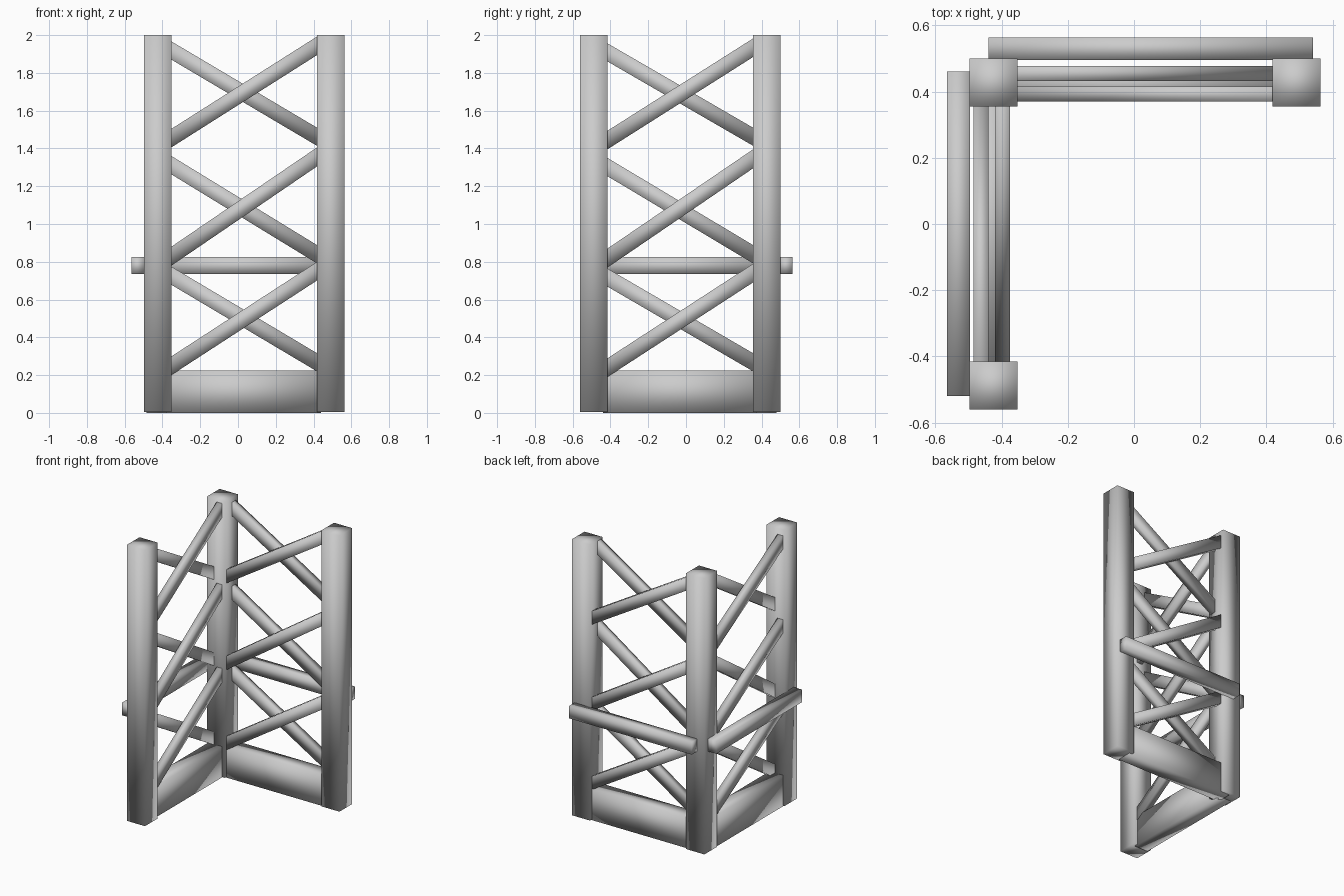
import bpy, math
from mathutils import Matrix

if "Cube" in bpy.data.objects:
    bpy.data.objects.remove(bpy.data.objects["Cube"], do_unlink=True)

GREY = (0.6, 0.6, 0.6, 1)
steel = bpy.data.materials.new("grey_steel")
steel.use_nodes = True
steel.diffuse_color = GREY
steel.node_tree.nodes["Principled BSDF"].inputs["Base Color"].default_value = GREY


def bar(name, xs, ys, zs, rotation=None):
    """Softly shaded box spanning the given ranges, optionally rotated about its centre."""
    spans = (xs, ys, zs)
    bpy.ops.mesh.primitive_cube_add(size=1, location=[(a + b) / 2 for a, b in spans])
    ob = bpy.context.object
    ob.name = name
    ob.data.transform(Matrix.Diagonal([b - a for a, b in spans] + [1]))
    if rotation:
        ob.data.transform(rotation)
    ob.data.materials.append(steel)
    bpy.ops.object.shade_smooth()
    return ob


def brace(name, axis, low, high, depth, z_low, z_high):
    """Diagonal bar running along x or y, from z_low at low to z_high at high."""
    run = high - low
    angle = math.atan2(z_high - z_low, run)
    thick = 0.083
    half = (run / 2 + thick / 2 * abs(math.sin(angle))) / math.cos(angle)
    mid, z = (low + high) / 2, (z_low + z_high) / 2
    along = (mid - half, mid + half)
    tall = (z - thick / 2, z + thick / 2)
    if axis == "x":
        bar(name, along, depth, tall, Matrix.Rotation(-angle, 4, "Y"))
    else:
        bar(name, depth, along, tall, Matrix.Rotation(angle, 4, "X"))


# Three corner posts in an L
near, far = (-0.497, -0.352), (0.418, 0.563)
back, front = (0.355, 0.5), (-0.56, -0.415)
post_z = (0.005, 2)
bar("corner_post", near, back, post_z)
bar("left_post", far, back, post_z)
bar("front_post", near, front, post_z)

# Deep base beams
bar("back_base_beam", (-0.42, 0.44), (0.372, 0.478), (0, 0.225))
bar("side_base_beam", (-0.485, -0.378), (-0.44, 0.42), (0, 0.225))

# Outer rails
bar("back_rail", (-0.44, 0.54), (0.496, 0.563), (0.735, 0.825))
bar("side_rail", (-0.565, -0.496), (-0.52, 0.46), (0.735, 0.825))

# Crossed braces in three bays on both sides
rising = ((0.25, 0.75), (0.83, 1.355), (1.455, 1.943))
falling = ((0.726, 0.268), (1.311, 0.84), (1.918, 1.462))
for i, (up, down) in enumerate(zip(rising, falling), 1):
    brace(f"back_rising_brace_{i}", "x", near[1], far[0], (0.37, 0.415), *up)
    brace(f"back_falling_brace_{i}", "x", near[1], far[0], (0.432, 0.478), *down)
    drop = 0.01
    brace(f"side_rising_brace_{i}", "y", front[1], back[0], (-0.42, -0.375),
          up[0] - drop, up[1] - drop)
    brace(f"side_falling_brace_{i}", "y", front[1], back[0], (-0.485, -0.44),
          down[0] - drop, down[1])
